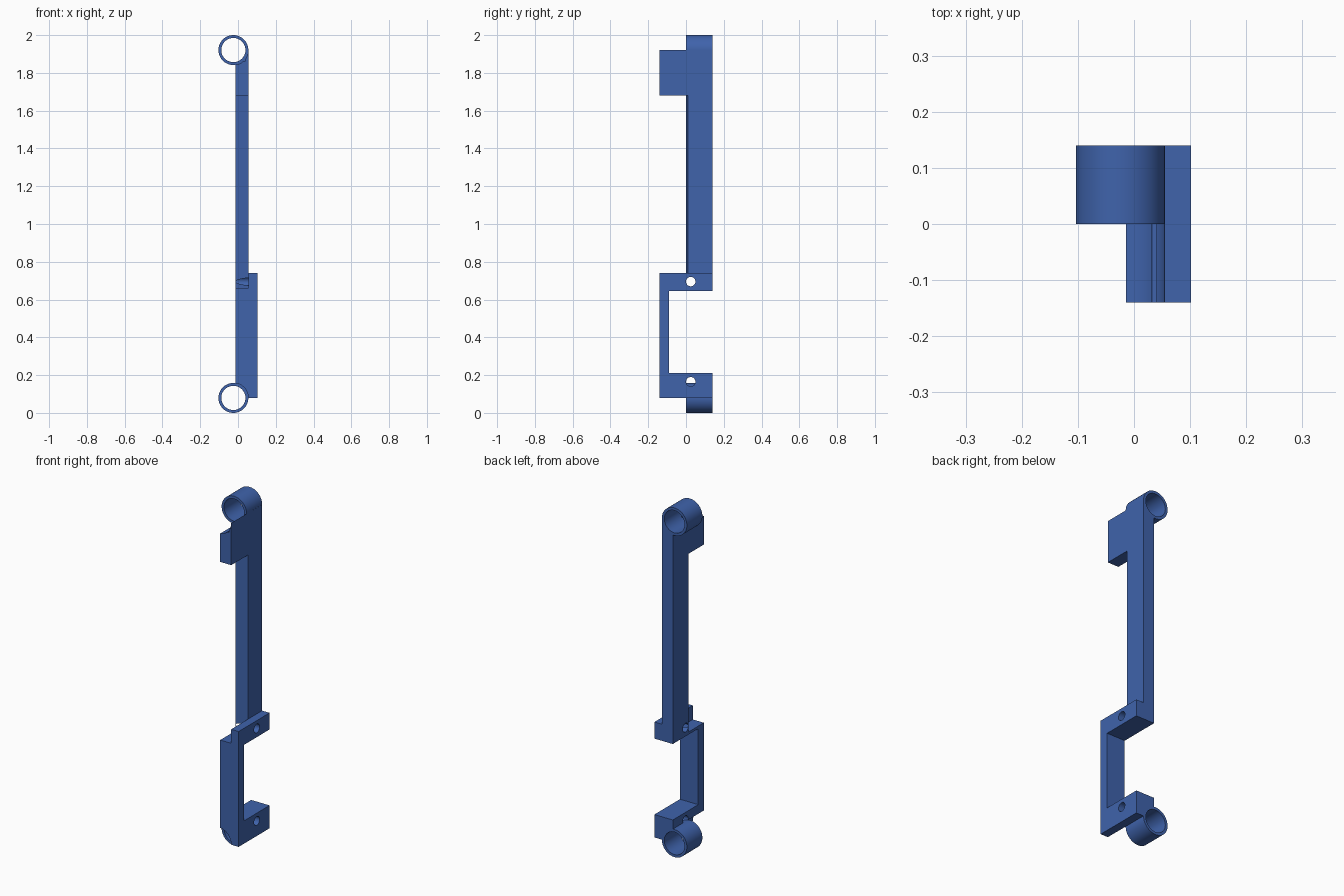
import bpy, bmesh, math
from mathutils import Vector

if "Cube" in bpy.data.objects:
    bpy.data.objects.remove(bpy.data.objects["Cube"])

blue = bpy.data.materials.new("blue")
blue.diffuse_color = (0.05, 0.125, 0.41, 1)
blue.use_nodes = True
blue.node_tree.nodes["Principled BSDF"].inputs["Base Color"].default_value = blue.diffuse_color

XL, XM, XR = -0.0145, 0.055, 0.102      # left face, step, right face
Y = 0.14                                # half depth
CX, R, RI = -0.0245, 0.0792, 0.064      # tube centre and radii
Z_LOW, Z_TOP = 0.0792, 1.9208           # tube heights


def prism(name, pts, direction):
    """Extrude a closed planar loop of 3D points."""
    bm = bmesh.new()
    face = bm.faces.new([bm.verts.new(p) for p in pts])
    new = bmesh.ops.extrude_face_region(bm, geom=[face])["geom"]
    verts = [v for v in new if isinstance(v, bmesh.types.BMVert)]
    bmesh.ops.translate(bm, verts=verts, vec=Vector(direction))
    bmesh.ops.recalc_face_normals(bm, faces=bm.faces)
    me = bpy.data.meshes.new(name)
    bm.to_mesh(me)
    bm.free()
    me.materials.append(blue)
    ob = bpy.data.objects.new(name, me)
    bpy.context.collection.objects.link(ob)
    return ob


def box(name, x0, x1, y0, y1, z0, z1):
    return prism(name, [(x0, y0, z0), (x1, y0, z0), (x1, y1, z0), (x0, y1, z0)], (0, 0, z1 - z0))


def rod_y(name, r, z, y0, y1):
    a = [2 * math.pi * i / 64 for i in range(64)]
    return prism(name, [(CX + r * math.cos(t), y0, z + r * math.sin(t)) for t in a], (0, y1 - y0, 0))


def rod_x(name, r, y, z):
    a = [2 * math.pi * i / 32 for i in range(32)]
    return prism(name, [(-0.3, y + r * math.cos(t), z + r * math.sin(t)) for t in a], (0.6, 0, 0))


def combine(ob, other, op):
    """Apply a boolean and remove the helper."""
    mod = ob.modifiers.new("bool", "BOOLEAN")
    mod.operation, mod.solver, mod.object = op, "EXACT", other
    bpy.context.view_layer.update()
    dg = bpy.context.evaluated_depsgraph_get()
    me = bpy.data.meshes.new_from_object(ob.evaluated_get(dg))
    ob.modifiers.clear()
    ob.data = me
    bpy.data.objects.remove(other)


# C-shaped lower bracket
c = [(-Y, Z_LOW), (Y, Z_LOW), (Y, 0.21), (-0.09, 0.21), (-0.09, 0.645),
     (Y, 0.645), (Y, 0.74), (-Y, 0.74)]
body = prism("arm_body", [(XL, y, z) for y, z in c], (XR - XL, 0, 0))
# step cut into the top of the bracket
combine(body, box("cut", XL - 0.1, XM, -0.3, 0.3, 0.66, 0.9), "DIFFERENCE")

# long bar with slightly slanted front, and the upper block
bar = prism("bar", [(XL, 0, 0.65), (XM, 0.01, 0.65), (XM, Y, 0.65), (XL, Y, 0.65)],
            (0, 0, Z_TOP - 0.65))
combine(bar, box("block", XL, XM, -Y, Y, 1.68, Z_TOP), "UNION")
combine(body, bar, "UNION")

# seats for the tubes, screw holes and the small relief groove
for z in (Z_LOW, Z_TOP):
    combine(body, rod_y("cut", R, z, -0.3, 0.3), "DIFFERENCE")
for z in (0.695, 0.165):
    combine(body, rod_x("cut", 0.025, 0.025, z), "DIFFERENCE")
combine(body, box("cut", 0.032, 0.04, -0.3, 0, 1.862, 1.89), "DIFFERENCE")

# hinge tubes at both ends
tubes = []
for name, z in (("lower_tube", Z_LOW), ("upper_tube", Z_TOP)):
    tube = rod_y(name, R, z, 0, Y)
    combine(tube, rod_y("cut", RI, z, -0.3, 0.3), "DIFFERENCE")
    tubes.append(tube)

# smooth round surfaces, sharp edges kept
for ob in [body] + tubes:
    bpy.ops.object.select_all(action="DESELECT")
    ob.select_set(True)
    bpy.context.view_layer.objects.active = ob
    bpy.ops.object.shade_smooth_by_angle(angle=math.radians(30))
